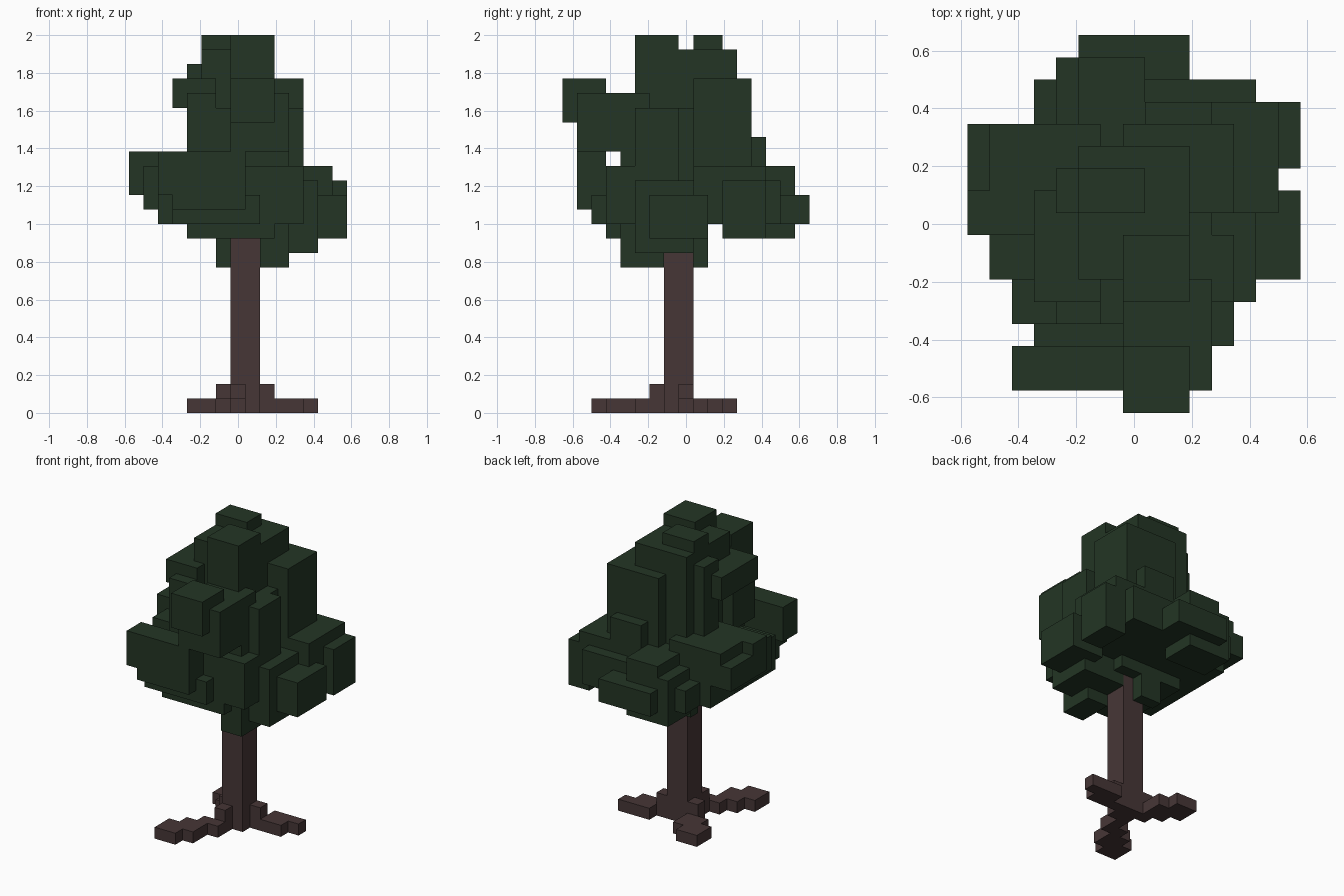
import bpy
import bmesh
from mathutils import Vector

default_cube = bpy.data.objects.get("Cube")
if default_cube:
    bpy.data.objects.remove(default_cube, do_unlink=True)

UNIT = 2 / 26                       # size of one block
CORNER = Vector((-7.5, -8.5, 0))    # grid origin, in blocks


def make_material(name, colour):
    mat = bpy.data.materials.new(name)
    mat.use_nodes = True
    mat.diffuse_color = colour
    shader = mat.node_tree.nodes["Principled BSDF"]
    shader.inputs["Base Color"].default_value = colour
    shader.inputs["Roughness"].default_value = 0.9
    return mat


leaf_green = make_material("leaf_green", (0.017, 0.036, 0.018, 1))
bark_brown = make_material("bark_brown", (0.062, 0.037, 0.037, 1))


def block(name, material, x_span, y_span, z_span):
    """Box filling the given spans of the block grid."""
    spans = (x_span, y_span, z_span)
    low = Vector([s[0] for s in spans]) + CORNER
    high = Vector([s[1] for s in spans]) + CORNER
    bm = bmesh.new()
    bmesh.ops.create_cube(bm, size=1)
    for vert in bm.verts:
        for axis in range(3):
            side = high if vert.co[axis] > 0 else low
            vert.co[axis] = side[axis] * UNIT
    mesh = bpy.data.meshes.new(name)
    bm.to_mesh(mesh)
    bm.free()
    mesh.materials.append(material)
    obj = bpy.data.objects.new(name, mesh)
    bpy.context.scene.collection.objects.link(obj)


def leaves(name, x_span, y_span, z_span):
    block("leaves_" + name, leaf_green, x_span, y_span, z_span)


def bark(name, x_span, y_span, height):
    block(name, bark_brown, x_span, y_span, (0, height))


# Trunk and the stumps where the roots leave it
bark("trunk", (7, 9), (7, 9), 13)
bark("front_root_stump", (7, 8), (6, 7), 2)
bark("left_root_stump", (9, 10), (8, 9), 2)
bark("back_root_stump", (6, 7), (8, 9), 2)

# Roots stepping outwards along the ground
bark("front_root_inner", (7, 8), (5, 7), 1)
bark("front_root_middle", (6, 7), (4, 6), 1)
bark("front_root_outer", (5, 7), (3, 5), 1)
bark("front_root_tip", (4, 6), (2, 4), 1)
bark("left_root_inner", (9, 11), (8, 9), 1)
bark("left_root_tip", (11, 13), (9, 10), 1)
bark("left_root_middle", (10, 12), (8, 10), 1)
bark("back_root_inner", (6, 7), (8, 10), 1)
bark("back_root_middle", (5, 7), (9, 11), 1)
bark("back_root_tip", (4, 6), (10, 12), 1)

# Crown cores
leaves("lower_core", (2, 12), (4, 13), (13, 16))
leaves("middle_core", (5, 11), (4, 12), (16, 21))
leaves("upper_core", (5, 10), (6, 12), (16, 25))

# Upper crown
leaves("top_back", (5, 8), (9, 11), (24, 26))
leaves("top_front", (7, 10), (5, 8), (21, 26))
leaves("top_right_side", (4, 6), (9, 11), (18, 24))
leaves("high_right_ledge", (3, 6), (5, 10), (21, 23))
leaves("high_front_bough", (7, 11), (1, 6), (18, 22))
leaves("high_front_tip", (7, 10), (0, 3), (20, 23))
leaves("front_right_column", (4, 6), (4, 7), (17, 22))
leaves("front_left_column", (10, 12), (5, 8), (15, 21))
leaves("back_left_column", (7, 12), (9, 13), (16, 23))
leaves("back_shoulder", (8, 11), (12, 14), (15, 19))

# Wide middle boughs
leaves("front_bough_top", (2, 8), (1, 3), (15, 18))
leaves("front_bough_base", (3, 8), (1, 3), (14, 18))
leaves("front_left_bough", (8, 12), (3, 6), (13, 17))
leaves("right_bough_front", (0, 6), (8, 10), (15, 18))
leaves("right_bough_middle", (1, 6), (8, 13), (15, 18))
leaves("right_bough_tip", (0, 3), (10, 13), (15, 17))
leaves("right_front_bough", (1, 5), (6, 11), (14, 17))
leaves("left_bough_back", (10, 14), (9, 14), (13, 17))
leaves("left_tip_back", (13, 15), (11, 14), (12, 16))
leaves("left_tip_front", (12, 15), (6, 10), (12, 15))
leaves("left_low_bough", (9, 13), (5, 9), (11, 16))
leaves("back_bough_top", (5, 8), (12, 16), (14, 17))
leaves("back_bough_base", (4, 8), (13, 16), (12, 16))
leaves("back_bough_tip", (5, 10), (14, 17), (13, 15))
leaves("back_left_bough", (10, 13), (12, 15), (13, 16))
leaves("back_right_bough", (3, 8), (12, 15), (13, 15))
leaves("back_filler", (7, 11), (12, 15), (13, 16))

# Low hanging foliage
leaves("front_skirt", (3, 9), (2, 5), (13, 15))
leaves("under_layer", (4, 10), (3, 10), (12, 14))
leaves("hanging_front", (9, 11), (4, 7), (10, 13))
leaves("hanging_back", (6, 8), (9, 10), (10, 13))
